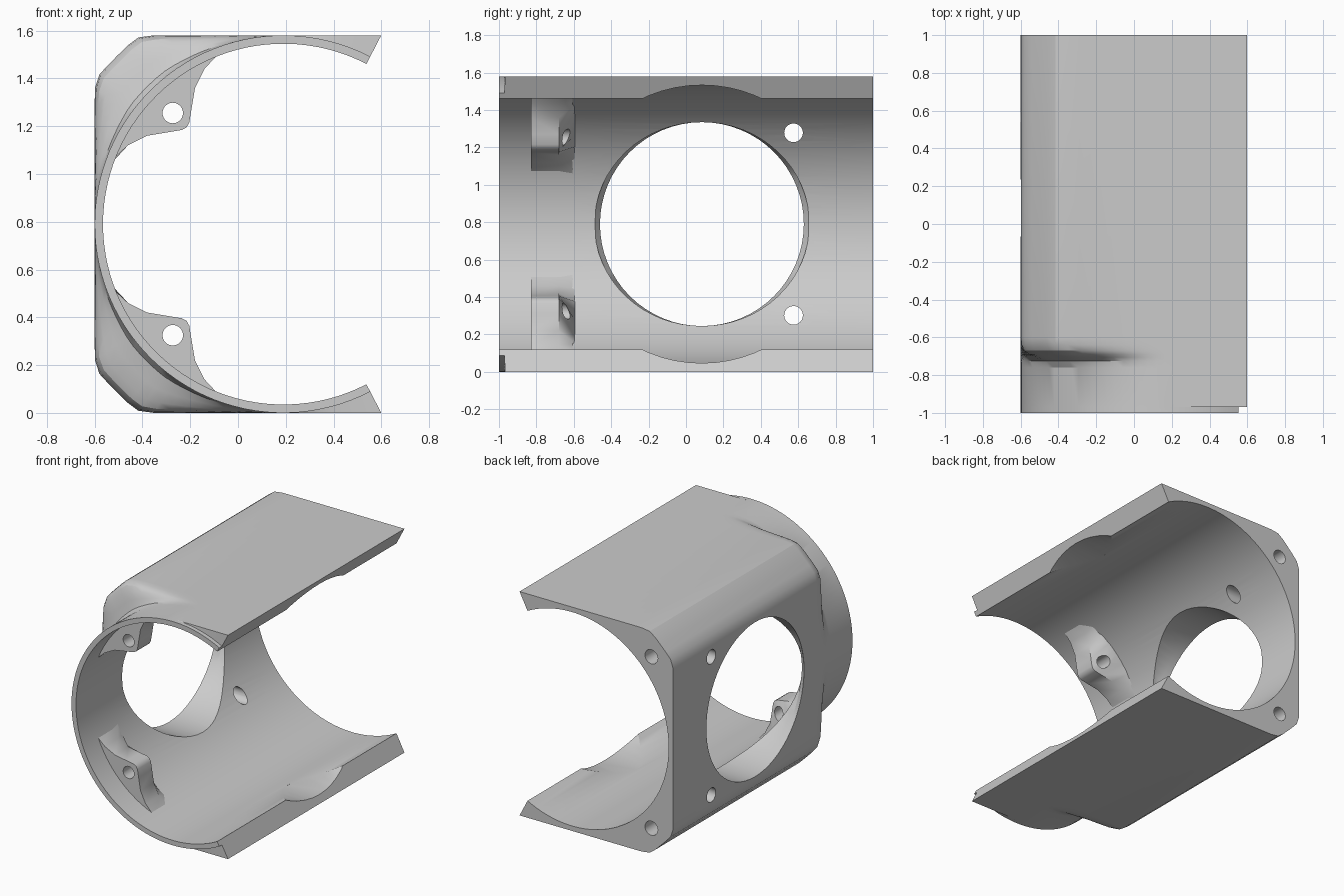
import bpy
import bmesh
from math import sin, cos, pi, radians, hypot

if "Cube" in bpy.data.objects:
    bpy.data.objects.remove(bpy.data.objects["Cube"])

CX, CZ = 0.19, 0.79            # bore axis
BORE, TUBE = 0.755, 0.79       # inner and outer tube radius
FAN_Y = 0.085                  # centre of the side opening

grey = bpy.data.materials.new("plain grey")
grey.use_nodes = True
grey.diffuse_color = (0.6, 0.6, 0.6, 1)
grey.node_tree.nodes["Principled BSDF"].inputs["Base Color"].default_value = (0.6, 0.6, 0.6, 1)


def loft(name, sections, strip_caps=False):
    """Skin a list of closed rings into a solid."""
    bm = bmesh.new()
    rings = [[bm.verts.new(p) for p in s] for s in sections]
    n = len(rings[0])
    for a, b in zip(rings, rings[1:]):
        for i in range(n):
            j = (i + 1) % n
            bm.faces.new((a[i], a[j], b[j], b[i]))
    for r in (rings[0], rings[-1]):
        if strip_caps:
            for i in range(n // 2 - 1):
                bm.faces.new((r[i], r[i + 1], r[n - 2 - i], r[n - 1 - i]))
        else:
            bm.faces.new(r)
    bmesh.ops.recalc_face_normals(bm, faces=bm.faces)
    mesh = bpy.data.meshes.new(name)
    bm.to_mesh(mesh)
    bm.free()
    mesh.materials.append(grey)
    obj = bpy.data.objects.new(name, mesh)
    bpy.context.collection.objects.link(obj)
    return obj


def circle(radius, steps, stretch=1.0):
    return [(radius * stretch * cos(2 * pi * i / steps), radius * sin(2 * pi * i / steps))
            for i in range(steps)]


def rod_x(y, z, rings, steps=32):
    """Cutter along x; rings are (x, radius, stretch in y)."""
    return loft("cutter", [[(x, y + u, z + v) for u, v in circle(r, steps, s)]
                           for x, r, s in rings])


def rod_y(x, z, radius, start, end, steps=24):
    return loft("cutter", [[(x + u, y, z + v) for u, v in circle(radius, steps)]
                           for y in (start, end)])


def cut(obj, cutter):
    cutter.hide_render = True
    mod = obj.modifiers.new("cut", 'BOOLEAN')
    mod.operation = 'DIFFERENCE'
    mod.solver = 'EXACT'
    mod.object = cutter
    bpy.context.view_layer.objects.active = obj
    bpy.ops.object.modifier_apply(modifier=mod.name)
    bpy.data.objects.remove(cutter)


def smooth(obj, angle):
    bpy.ops.object.select_all(action='DESELECT')
    obj.select_set(True)
    bpy.context.view_layer.objects.active = obj
    bpy.ops.object.shade_smooth_by_angle(angle=radians(angle))


def box_radius(t):
    """Distance from the axis to the softly chamfered square outline."""
    c, s = cos(t), abs(sin(t))
    sides = (s / TUBE, max(-c, 0) / TUBE, max(s - c, 0) / 1.4)
    return sum(k ** 70 for k in sides) ** (-1 / 70)


# Open housing: round collar at the front swelling into a square body
LIP = radians(62.6)
STEPS = 72
angles = [LIP + (2 * pi - 2 * LIP) * i / STEPS for i in range(STEPS + 1)]


def housing_ring(y, left_blend, right_blend):
    outer, inner = [], []
    for t in angles:
        f = right_blend if cos(t) > 0 else left_blend
        r = TUBE + f * (box_radius(t) - TUBE)
        outer.append((CX + r * cos(t), y, CZ + r * sin(t)))
        inner.append((CX + BORE * cos(t), y, CZ + BORE * sin(t)))
    return outer + inner[::-1]


shoulder = [(-1, 0, 0), (-0.97, 0, 0), (-0.968, 0, 1), (-0.76, 0, 1), (-0.725, 0.1, 1),
            (-0.705, 0.4, 1), (-0.69, 0.7, 1), (-0.67, 0.88, 1), (-0.64, 0.97, 1),
            (-0.6, 1, 1), (1, 1, 1)]
housing = loft("housing", [housing_ring(*s) for s in shoulder], strip_caps=True)

# Large side opening, slightly wider on the inside
cut(housing, rod_x(FAN_Y, CZ, [(-0.7, 0.545, 1), (-0.599, 0.545, 1),
                               (-0.56, 0.545, 1.055), (-0.1, 0.545, 1.055)], 64))
# Shallow round relief in the two free lips
cut(housing, rod_x(FAN_Y, CZ, [(0.33, 0.743, 1), (0.8, 0.743, 1)], 64))
# Side and rear screw holes, above and below
for side in (-1, 1):
    cut(housing, rod_x(0.575, CZ + side * 0.488, [(-0.7, 0.05, 1), (0, 0.05, 1)], 24))
    cut(housing, rod_y(-0.43, CZ + side * 0.605, 0.05, 0.7, 1.1))
smooth(housing, 28)

# Screw bosses inside the collar, fading into the bore at the rear
half = [(-0.26, 0.725), (-0.33, 0.65), (-0.37, 0.57), (-0.385, 0.48), (-0.394, 0.425)]
inside = half + [(-0.405, 0.405)] + [(-v, -u) for u, v in reversed(half)]
backing = [(-0.68, 0.37), (-0.548, 0.548), (-0.37, 0.68)]
faded = [(u * 0.762 / hypot(u, v), v * 0.762 / hypot(u, v)) for u, v in inside]

for side, label in ((1, "upper"), (-1, "lower")):
    layers = [(-0.83, inside), (-0.68, inside), (-0.59, faded)]
    boss = loft(label + "_screw_boss",
                [[(CX + u, y, CZ + side * v) for u, v in ring + backing] for y, ring in layers])
    cut(boss, rod_y(-0.273, CZ + side * 0.465, 0.043, -0.95, -0.4))
    smooth(boss, 35)
